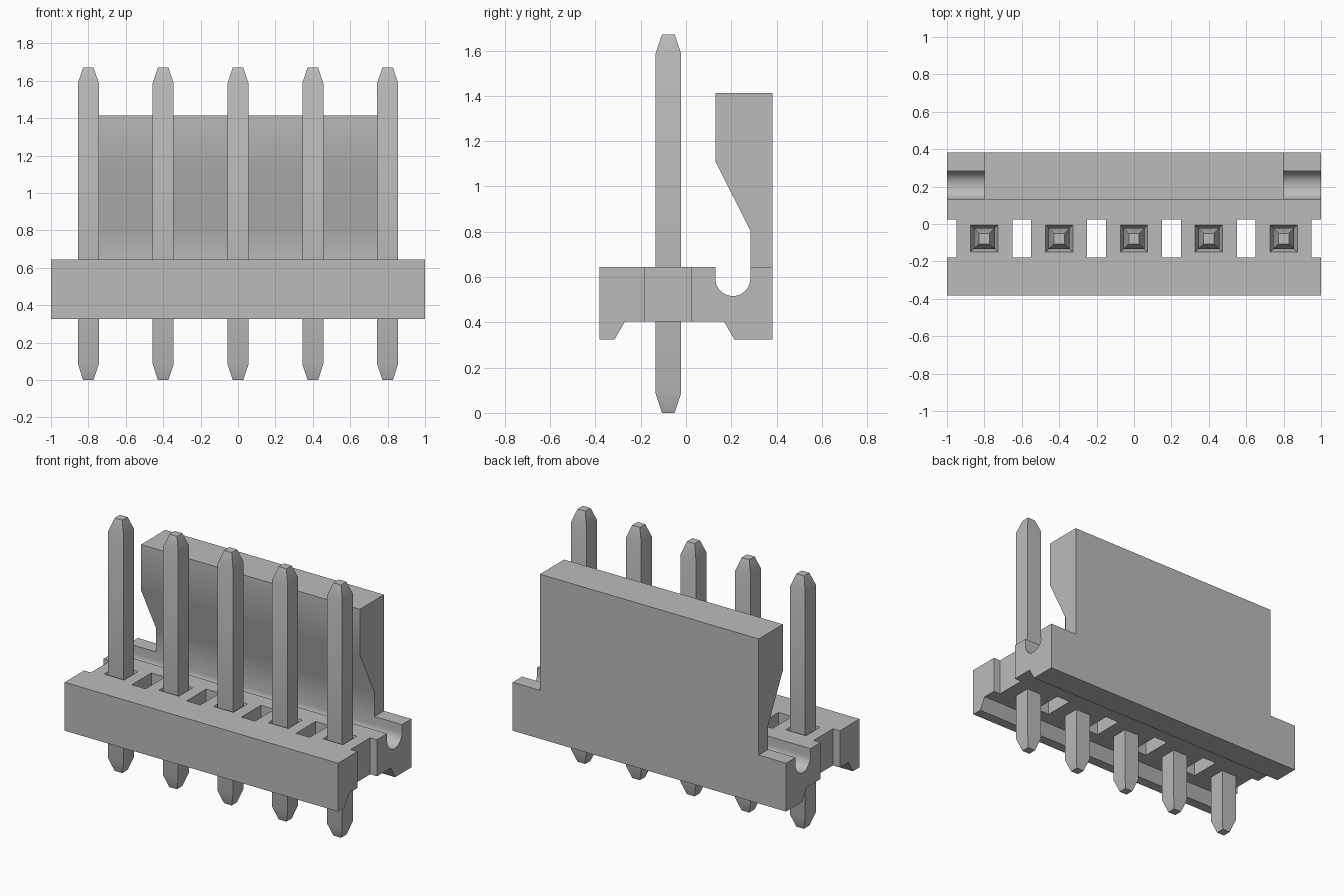
import bpy
import math

old = bpy.data.objects.get("Cube")
if old:
    bpy.data.objects.remove(old, do_unlink=True)

grey = bpy.data.materials.new("plain grey")
grey.use_nodes = True
colour = (0.5, 0.5, 0.5, 1)
grey.diffuse_color = colour
grey.node_tree.nodes["Principled BSDF"].inputs["Base Color"].default_value = colour

PITCH, PIN_Y, PIN_HALF = 0.4, -0.078, 0.056
BODY_TOP, WALL_X = 0.645, 0.8


def make(name, verts, faces):
    mesh = bpy.data.meshes.new(name)
    mesh.from_pydata(verts, [], faces)
    mesh.materials.append(grey)
    obj = bpy.data.objects.new(name, mesh)
    bpy.context.collection.objects.link(obj)
    return obj


def loft(name, rings):
    """Skin a stack of equal-sized point rings and cap both ends."""
    n = len(rings[0])
    faces = [list(range(n))[::-1], [(len(rings) - 1) * n + i for i in range(n)]]
    for r in range(len(rings) - 1):
        for i in range(n):
            j = (i + 1) % n
            faces.append([r * n + i, r * n + j, (r + 1) * n + j, (r + 1) * n + i])
    return make(name, [p for ring in rings for p in ring], faces)


def extrude_x(name, profile, half):
    return loft(name, [[(x, y, z) for y, z in profile] for x in (-half, half)])


def square(x, y, z, hx, hy):
    return [(x - hx, y - hy, z), (x + hx, y - hy, z),
            (x + hx, y + hy, z), (x - hx, y + hy, z)]


def smooth(obj):
    bpy.ops.object.select_all(action="DESELECT")
    obj.select_set(True)
    bpy.context.view_layer.objects.active = obj
    bpy.ops.object.shade_smooth_by_angle(angle=math.radians(30))


def cut(target, cutter):
    mod = target.modifiers.new("cut", "BOOLEAN")
    mod.operation, mod.solver, mod.object = "DIFFERENCE", "EXACT", cutter
    bpy.context.view_layer.objects.active = target
    bpy.ops.object.modifier_apply(modifier=mod.name)
    bpy.data.objects.remove(cutter, do_unlink=True)


# Housing base with rounded relief groove and recessed underside
GROOVE_Y, GROOVE_Z, RADIUS = 0.207, 0.593, 0.077
groove = [(GROOVE_Y + RADIUS * math.cos(a), GROOVE_Z - RADIUS * math.sin(a))
          for a in (math.pi * i / 20 for i in range(21))]
profile = [(-0.383, 0.325), (-0.315, 0.325), (-0.27, 0.403), (0.168, 0.403),
           (0.213, 0.325), (0.383, 0.325), (0.383, BODY_TOP),
           (GROOVE_Y + RADIUS, BODY_TOP)] + groove + [
           (GROOVE_Y - RADIUS, BODY_TOP), (-0.383, BODY_TOP)]
base = extrude_x("housing_base", profile, 1)

# Slots between the pins, open at both ends of the base
for i in range(6):
    x = (i - 2.5) * PITCH
    cut(base, loft("slot_cutter", [square(x, PIN_Y, z, 0.05, 0.102) for z in (0.2, 0.8)]))

# Chamfered pin openings
for i in range(5):
    x = (i - 2) * PITCH
    cut(base, loft("opening_cutter", [
        square(x, PIN_Y, z, h, h) for z, h in ((0.58, 0.05), (BODY_TOP, 0.073), (0.7, 0.073))]))
smooth(base)

# Locking wall with overhanging latch
wall = extrude_x("locking_wall", [
    (0.383, BODY_TOP), (0.383, 1.413), (0.13, 1.413), (0.13, 1.11),
    (GROOVE_Y + RADIUS, 0.805), (GROOVE_Y + RADIUS, BODY_TOP)], WALL_X)
smooth(wall)

# Square contact pins with tapered tips
for i in range(5):
    x = (i - 2) * PITCH
    pin = loft(f"contact_pin_{i + 1}", [
        square(x, PIN_Y, z, h, h)
        for z, h in ((0, 0.028), (0.085, PIN_HALF), (1.588, PIN_HALF), (1.671, 0.028))])
    smooth(pin)

# Face directions made consistent
for obj in bpy.context.collection.objects:
    if obj.type == "MESH" and obj.name.startswith(("housing", "locking", "contact")):
        bpy.ops.object.select_all(action="DESELECT")
        obj.select_set(True)
        bpy.context.view_layer.objects.active = obj
        bpy.ops.object.mode_set(mode="EDIT")
        bpy.ops.mesh.select_all(action="SELECT")
        bpy.ops.mesh.normals_make_consistent(inside=False)
        bpy.ops.object.mode_set(mode="OBJECT")
